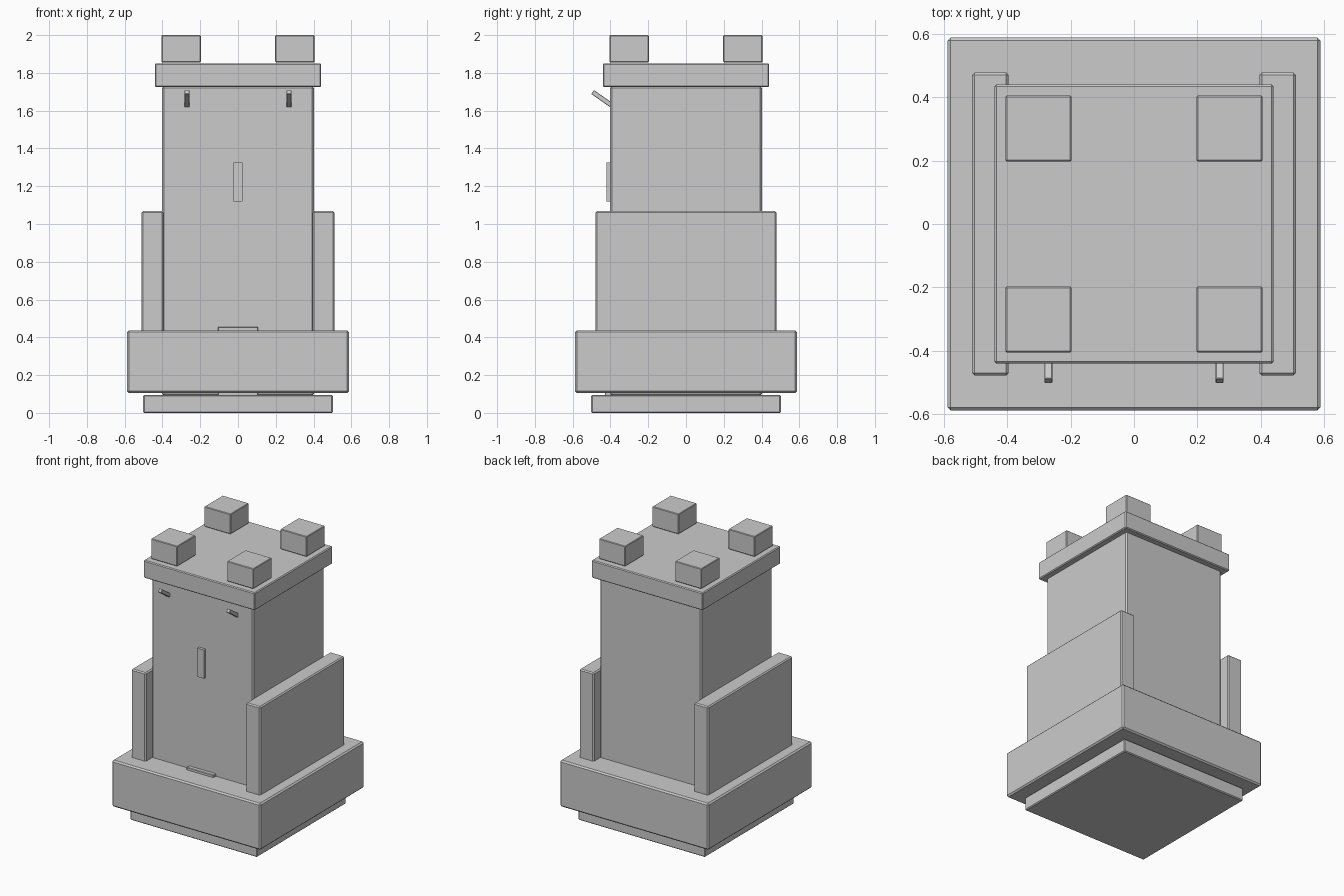
import bpy
from math import radians

if "Cube" in bpy.data.objects:
    bpy.data.objects.remove(bpy.data.objects["Cube"])


def box(name, lo, hi, bevel=0.0, rot_x=0.0):
    """Chamfered box spanning corner lo to corner hi, turned about its own centre."""
    centre = [(a + b) / 2 for a, b in zip(lo, hi)]
    bpy.ops.mesh.primitive_cube_add(size=1, location=centre)
    ob = bpy.context.object
    ob.name = name
    ob.scale = [b - a for a, b in zip(lo, hi)]
    bpy.ops.object.transform_apply(location=False, rotation=False, scale=True)
    ob.rotation_euler.x = rot_x
    if bevel:
        mod = ob.modifiers.new("chamfer", 'BEVEL')
        mod.width = bevel
        mod.segments = 1
    return ob


def square(name, half, z0, z1, bevel):
    return box(name, (-half, -half, z0), (half, half, z1), bevel)


# Stacked square masses
square("plinth", 0.502, 0.0, 0.095, 0.006)
square("base_band", 0.588, 0.105, 0.437, 0.01)
square("tower_body", 0.402, 0.09, 1.73, 0.01)
square("parapet_slab", 0.44, 1.724, 1.85, 0.006)

# Front door and arrow slit
box("door", (-0.107, -0.43, 0.09), (0.107, -0.39, 0.455), 0.003)
box("arrow_slit", (-0.025, -0.422, 1.12), (0.025, -0.39, 1.325))

for side, s in (("left", -1), ("right", 1)):
    # Thick buttress wall on each flank
    x = sorted((s * 0.395, s * 0.51))
    box(f"buttress_{side}", (x[0], -0.478, 0.42), (x[1], 0.478, 1.068), 0.008)

    # Slanted peg under the parapet
    cx = s * 0.27
    box(f"peg_{side}", (cx - 0.0125, -0.507, 1.646), (cx + 0.0125, -0.367, 1.671),
        0.002, radians(-35))

    # Corner merlons, front and back
    for end, e in (("front", -1), ("back", 1)):
        mx, my = s * 0.301, e * 0.301
        box(f"merlon_{end}_{side}", (mx - 0.104, my - 0.104, 1.856),
            (mx + 0.104, my + 0.104, 2.0), 0.004)
